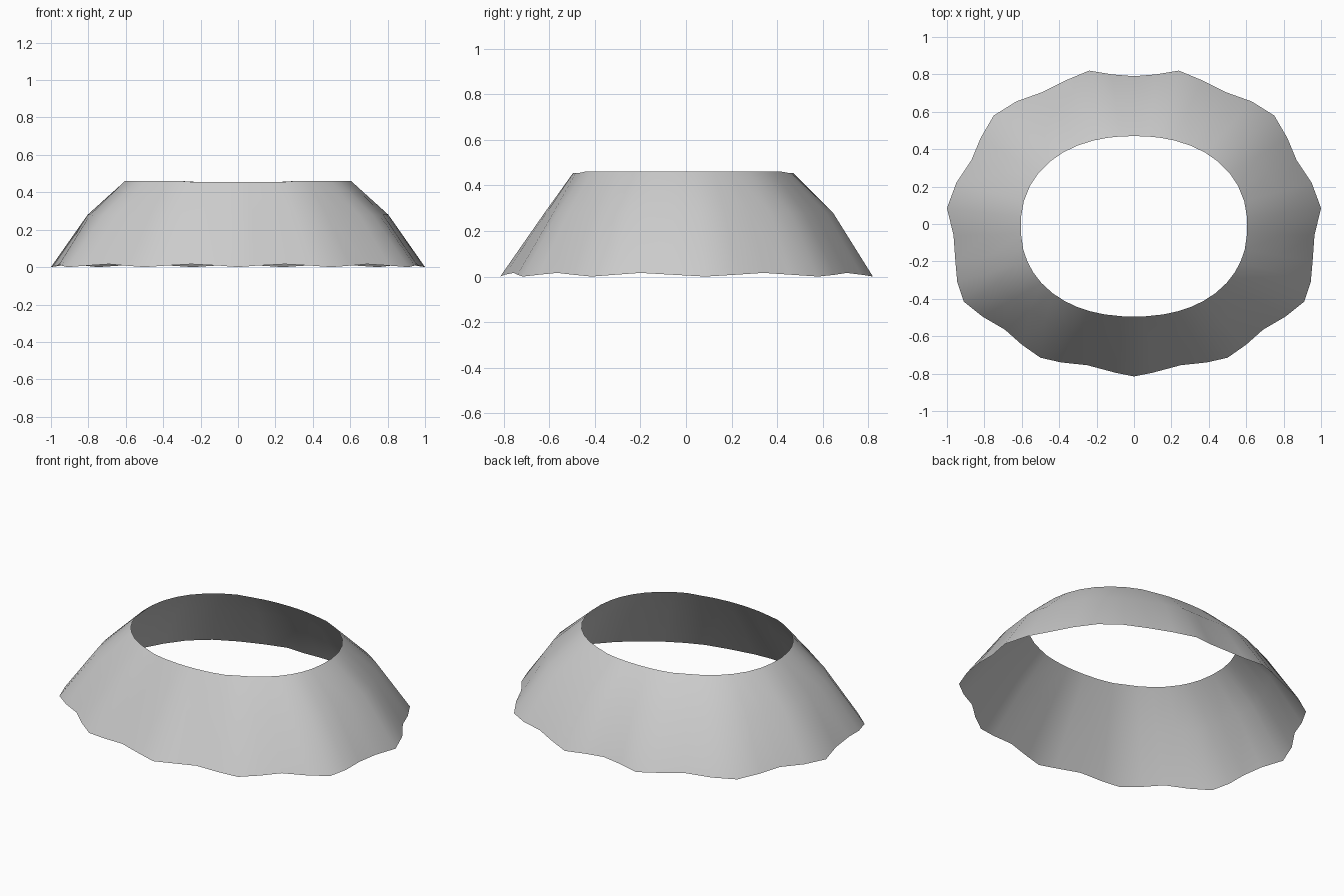
import bpy
import bmesh
import math
from mathutils import Vector

cube = bpy.data.objects.get("Cube")
if cube:
    bpy.data.objects.remove(cube, do_unlink=True)

# Pale grey cloth
cloth = bpy.data.materials.new("pale_grey")
cloth.use_nodes = True
grey = (0.6, 0.6, 0.6, 1)
cloth.diffuse_color = grey
cloth.node_tree.nodes["Principled BSDF"].inputs["Base Color"].default_value = grey

# Wavy hem, one half from back to front; every fourth point is a pleat tip
half_hem = [(0, .79), (.12, .8), (.24, .82), (.36, .77), (.49, .705),
            (.63, .655), (.75, .58), (.82, .46), (.87, .34), (.95, .22),
            (1, .085), (.965, -.06), (.955, -.2), (.945, -.31), (.91, -.415),
            (.81, -.495), (.69, -.565), (.6, -.645), (.5, -.715),
            (.39, -.74), (.25, -.755), (.1, -.795), (0, -.815)]

TOP_HEIGHT = 0.46
MID_HEIGHT = 0.28


def opening_point(x, y):
    """Point on the rounded upper opening in the direction of a hem point."""
    power = 2.2
    reach = (abs(x / 0.606) ** power + abs(y / 0.4825) ** power) ** (-1 / power)
    return Vector((x * reach, y * reach - 0.0125, TOP_HEIGHT - 0.005 * abs(math.cos(math.atan2(y, x)) < 0.5)))


def column(index, x, y):
    """Hem, middle and opening points of one fold line."""
    lift = 0.008 * (1 + math.cos(index * math.pi / 2))
    hem = Vector((x, y, lift))
    top = opening_point(x, y)
    outward = Vector((x, y, 0)).normalized()
    bulge = 0.045 * (1 - max(0, -outward.y) ** 2)
    middle = hem.lerp(top, MID_HEIGHT / TOP_HEIGHT) + outward * bulge
    middle.z = MID_HEIGHT
    return hem, middle, top


# Mirror the half outline into a closed ring of fold lines
columns = [column(i, x, y) for i, (x, y) in enumerate(half_hem)]
mirrored = [[Vector((-p.x, p.y, p.z)) for p in col] for col in columns[-2:0:-1]]
columns += mirrored

# Flared skirt: a single open sheet
bm = bmesh.new()
rings = [[bm.verts.new(p) for p in col] for col in columns]
for i, here in enumerate(rings):
    after = rings[(i + 1) % len(rings)]
    for low, high in ((0, 1), (1, 2)):
        bm.faces.new((here[low], here[high], after[high], after[low]))

mesh = bpy.data.meshes.new("pleated_skirt")
bm.to_mesh(mesh)
bm.free()
mesh.materials.append(cloth)
skirt = bpy.data.objects.new("pleated_skirt", mesh)
bpy.context.collection.objects.link(skirt)

# Soft folds with the sharpest pleats kept crisp
bpy.ops.object.select_all(action='DESELECT')
skirt.select_set(True)
bpy.context.view_layer.objects.active = skirt
bpy.ops.object.shade_smooth_by_angle(angle=math.radians(25))
